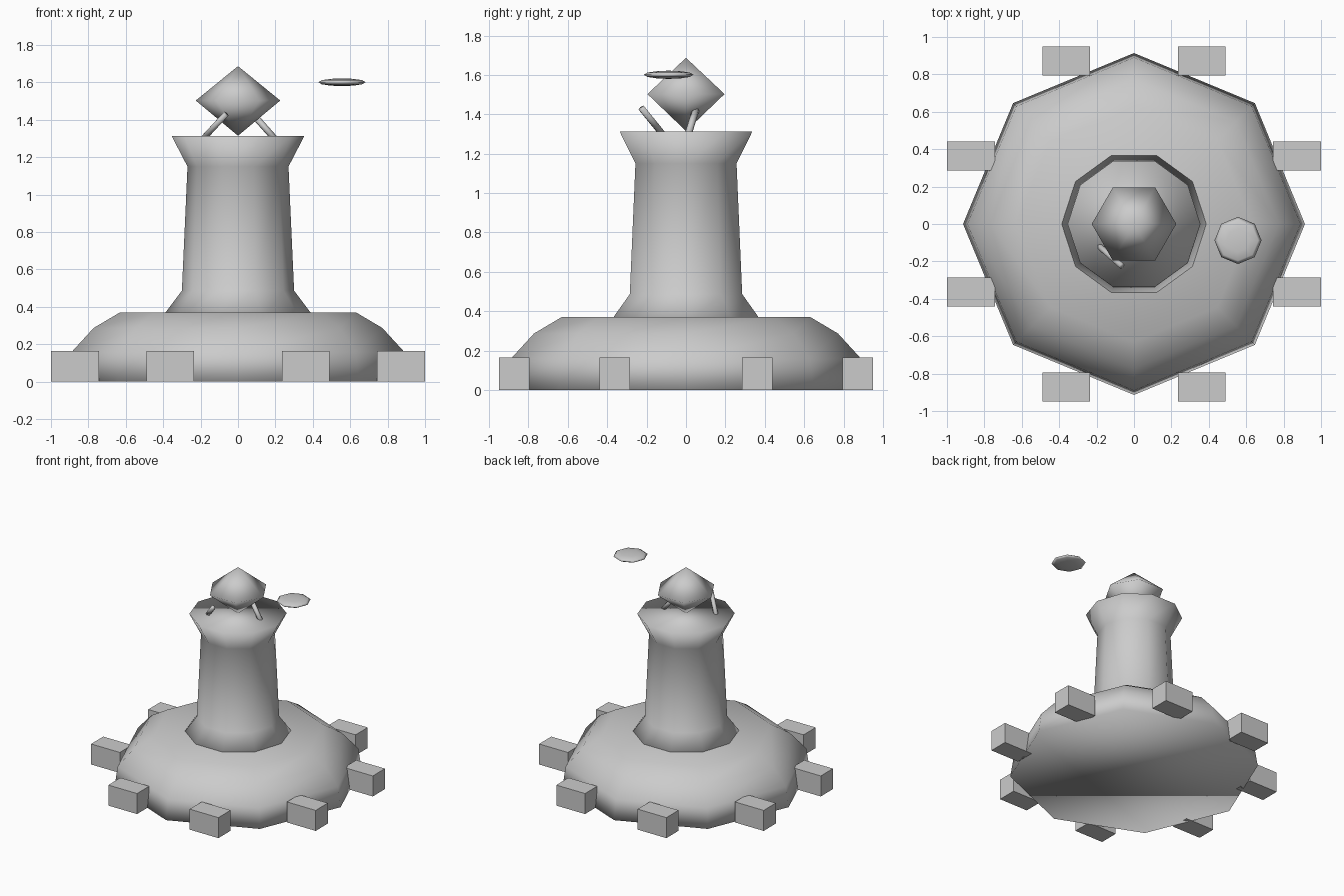
import bpy, bmesh, math
from mathutils import Vector

if "Cube" in bpy.data.objects:
    bpy.data.objects.remove(bpy.data.objects["Cube"])

grey = bpy.data.materials.new("plain_grey")
grey.diffuse_color = (0.6, 0.6, 0.6, 1)
grey.use_nodes = True
grey.node_tree.nodes["Principled BSDF"].inputs["Base Color"].default_value = grey.diffuse_color


def finish(name, bm, smooth=False):
    bmesh.ops.recalc_face_normals(bm, faces=bm.faces)
    for f in bm.faces:
        f.smooth = smooth
    me = bpy.data.meshes.new(name)
    bm.to_mesh(me)
    bm.free()
    me.materials.append(grey)
    ob = bpy.data.objects.new(name, me)
    bpy.context.collection.objects.link(ob)
    return ob


def lathe(name, profile, sides, centre=(0, 0), capped=False):
    """Smooth rings of (radius, z); radius 0 makes a point."""
    bm = bmesh.new()
    rings = []
    for r, z in profile:
        n = sides if r > 0 else 1
        rings.append([bm.verts.new((centre[0] + r * math.cos(2 * math.pi * i / sides),
                                    centre[1] + r * math.sin(2 * math.pi * i / sides), z))
                      for i in range(n)])
    for a, b in zip(rings, rings[1:]):
        for i in range(sides):
            j = (i + 1) % sides
            quad = [a[i % len(a)], a[j % len(a)], b[j % len(b)], b[i % len(b)]]
            bm.faces.new(list(dict.fromkeys(quad)))
    if capped:
        bm.faces.new(rings[0])
        bm.faces.new(rings[-1])
    return finish(name, bm, True)


def block(name, x, y):
    bm = bmesh.new()
    bmesh.ops.create_cube(bm, size=1)
    for v in bm.verts:
        v.co = Vector((x + v.co.x * 0.256, y + v.co.y * 0.155, 0.0825 + v.co.z * 0.165))
    finish(name, bm)


def rod(name, start, end, radius):
    a, b = Vector(start), Vector(end)
    bm = bmesh.new()
    bmesh.ops.create_cone(bm, cap_ends=True, segments=6, radius1=radius,
                          radius2=radius, depth=(b - a).length)
    rot = (b - a).to_track_quat('Z', 'Y')
    for v in bm.verts:
        v.co = rot @ v.co + (a + b) / 2
    finish(name, bm, True)


# Domed base, closed top and bottom
lathe("base_mound", [(0.914, 0), (0.89, 0.158), (0.772, 0.287), (0.63, 0.371)],
      8, capped=True)

# Tower with flared foot and rim
lathe("tower", [(0.417, 0.33), (0.30, 0.487), (0.27, 1.15), (0.355, 1.314)],
      10, capped=True)

# Crystal on top
lathe("crystal", [(0, 1.315), (0.226, 1.503), (0, 1.687)], 6)

# Two leaning rods on the tower top
rod("left_rod", (-0.19, -0.115, 1.295), (-0.065, -0.225, 1.43), 0.018)
rod("right_rod", (0.20, 0.01, 1.295), (0.08, 0.052, 1.43), 0.018)

# Floating lens-shaped disc
lathe("floating_disc", [(0, 1.58), (0.062, 1.583), (0.108, 1.59), (0.126, 1.601),
                        (0.108, 1.612), (0.062, 1.619), (0, 1.622)],
      8, centre=(0.556, -0.088))

# Blocks around the base
for sx in (-1, 1):
    for sy in (-1, 1):
        block("side_block", sx * 0.872, sy * 0.363)
        block("end_block", sx * 0.362, sy * 0.872)
